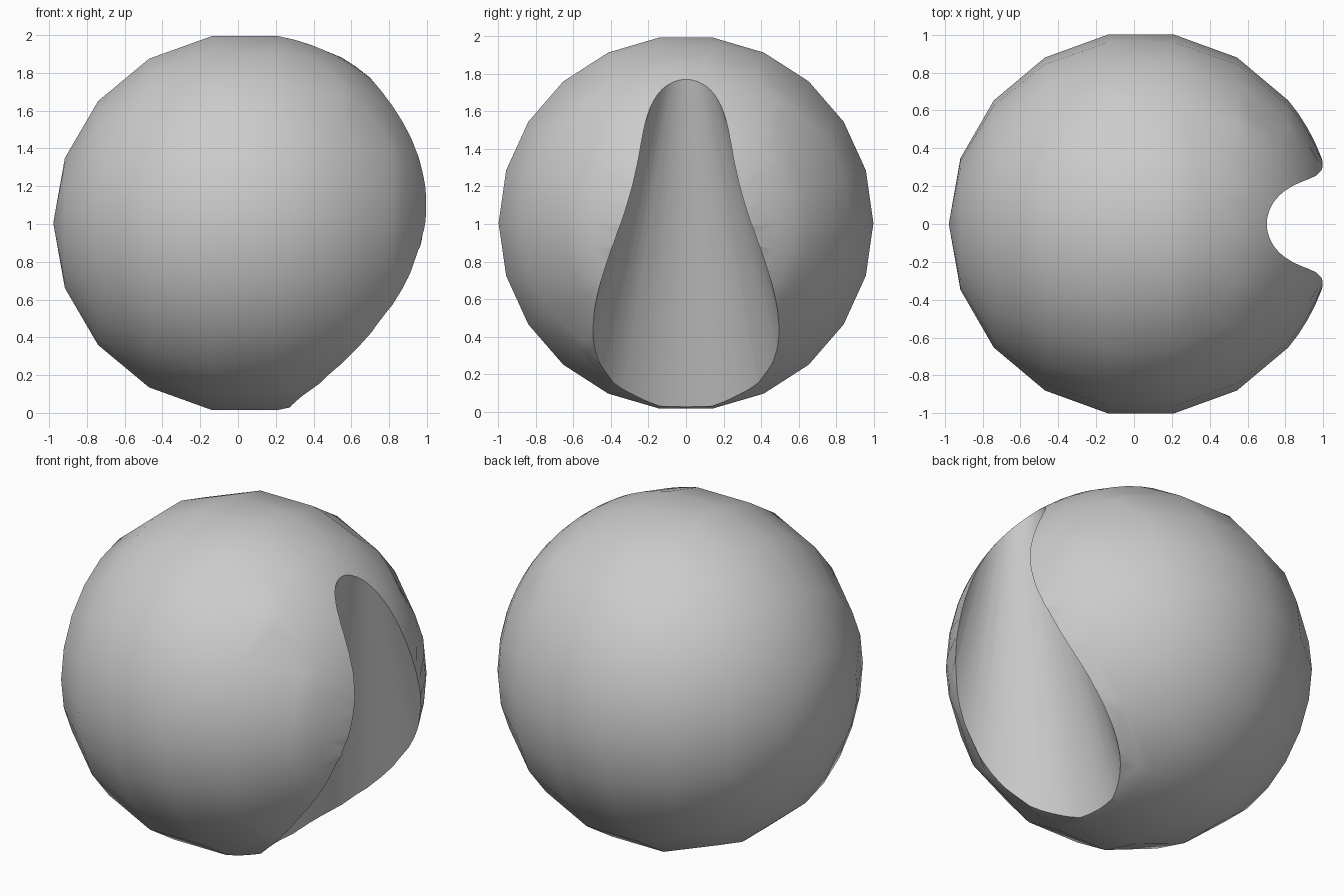
import bpy, bmesh, math
from mathutils import Matrix, Vector

if "Cube" in bpy.data.objects:
    bpy.data.objects.remove(bpy.data.objects["Cube"], do_unlink=True)

CENTRE = Vector((0.037, 0, 1.005))
RADIUS = 1.015
RINGS, SEGMENTS = 9, 22

grey = bpy.data.materials.new("plain grey")
grey.use_nodes = True
colour = (0.6, 0.6, 0.6, 1)
grey.diffuse_color = colour
grey.node_tree.nodes["Principled BSDF"].inputs["Base Color"].default_value = colour


def make_object(name, bm):
    bmesh.ops.recalc_face_normals(bm, faces=bm.faces)
    mesh = bpy.data.meshes.new(name)
    bm.to_mesh(mesh)
    bm.free()
    mesh.materials.append(grey)
    obj = bpy.data.objects.new(name, mesh)
    bpy.context.collection.objects.link(obj)
    return obj


# Ball: half circle spun about the x axis
bm = bmesh.new()
arc = []
for i in range(RINGS + 1):
    a = math.pi * i / RINGS
    arc.append(bm.verts.new((-RADIUS * math.cos(a), RADIUS * math.sin(a), 0)))
edges = [bm.edges.new(pair) for pair in zip(arc, arc[1:])]
bmesh.ops.spin(bm, geom=arc + edges, axis=(1, 0, 0), cent=(0, 0, 0),
               angle=2 * math.pi, steps=SEGMENTS)
bmesh.ops.remove_doubles(bm, verts=bm.verts, dist=0.001)

# Finer, rounder surface around the groove
near = [f for f in bm.faces
        if f.calc_center_median().x > 0.22 and abs(f.calc_center_median().y) < 0.62]
near_edges = list({e for f in near for e in f.edges
                   if all(g in near for g in e.link_faces)})
bmesh.ops.subdivide_edges(bm, edges=near_edges, cuts=3, use_grid_fill=True)
for v in bm.verts:
    v.co = v.co.normalized() * RADIUS
bmesh.ops.translate(bm, verts=bm.verts, vec=CENTRE)
ball = make_object("grooved_ball", bm)

# Groove cutter: leaning cone that widens downwards, with a straight back line
bm = bmesh.new()
loops = []
for z in (-0.3, 1.95):
    r = 0.2 + 0.28 * (1.6 - z)
    x = 0.25 + 0.255 * z + r
    ring = bmesh.ops.create_circle(bm, segments=64, radius=r,
                                   matrix=Matrix.Translation((x, 0, z)))["verts"]
    loops.append(ring)
    bm.faces.new(ring)
for i in range(64):
    j = (i + 1) % 64
    bm.faces.new((loops[0][i], loops[0][j], loops[1][j], loops[1][i]))
cutter = make_object("groove_cutter", bm)
cutter.hide_render = True
cutter.hide_viewport = False

# Carve the groove and keep only its result
cut = ball.modifiers.new("groove", "BOOLEAN")
cut.operation = "DIFFERENCE"
cut.solver = "EXACT"
cut.object = cutter
bpy.context.view_layer.objects.active = ball
ball.select_set(True)
bpy.ops.object.modifier_apply(modifier=cut.name)
bpy.data.objects.remove(cutter, do_unlink=True)
bpy.ops.object.shade_smooth_by_angle(angle=math.radians(35))
